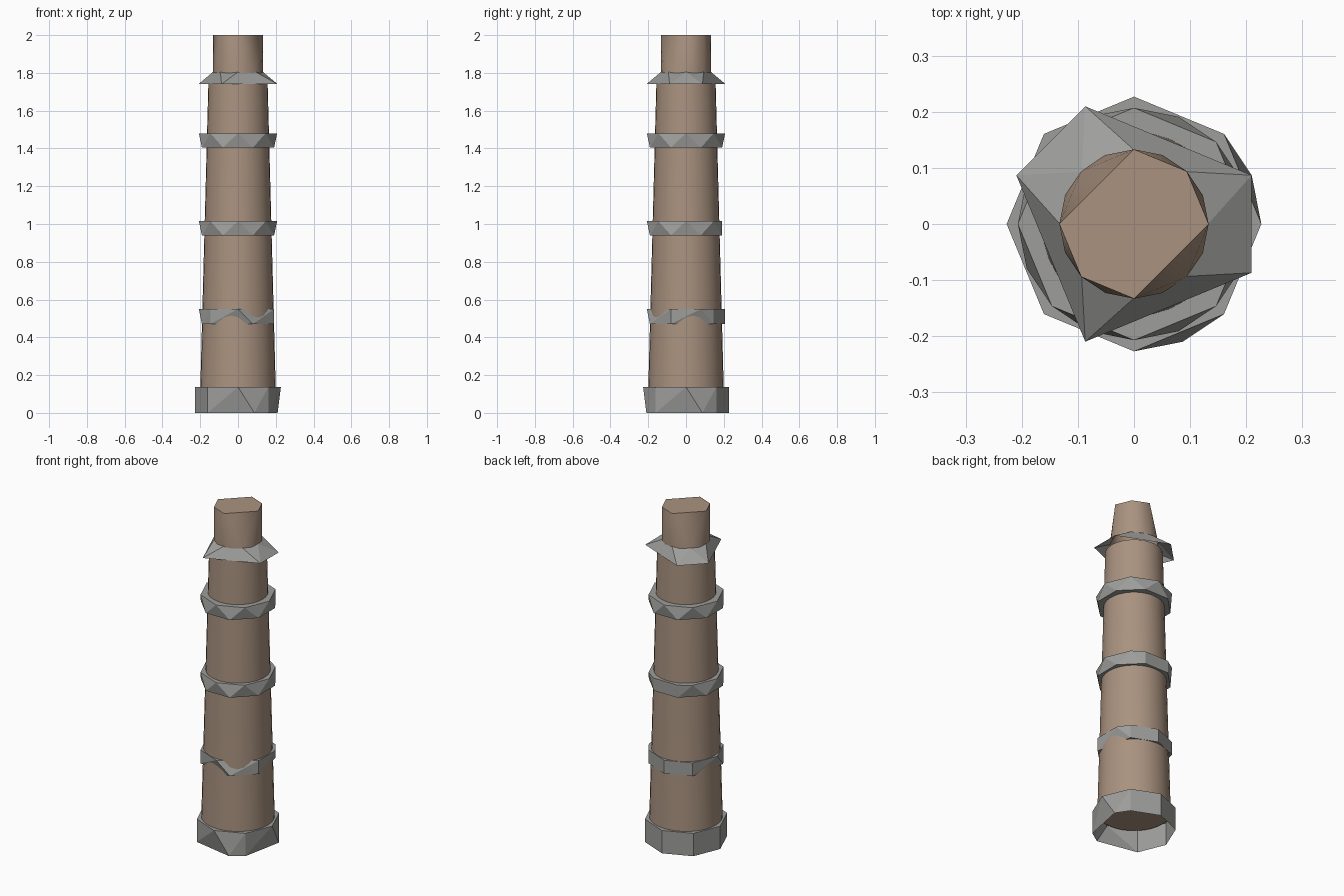
import bpy, bmesh, math

cube = bpy.data.objects.get("Cube")
if cube:
    bpy.data.objects.remove(cube)

SIDES = 16
EVEN = list(range(0, SIDES, 2))
ODD = list(range(1, SIDES, 2))


def material(name, rgb):
    m = bpy.data.materials.new(name)
    m.use_nodes = True
    m.diffuse_color = (*rgb, 1)
    m.node_tree.nodes["Principled BSDF"].inputs["Base Color"].default_value = (*rgb, 1)
    return m


brick = material("tan brick", (0.40, 0.29, 0.215))
stone = material("grey stone", (0.34, 0.34, 0.33))


def finish(name, bm, mat, smooth=False):
    mesh = bpy.data.meshes.new(name)
    bm.to_mesh(mesh)
    bm.free()
    mesh.materials.append(mat)
    ob = bpy.data.objects.new(name, mesh)
    bpy.context.collection.objects.link(ob)
    if smooth:
        bpy.ops.object.select_all(action='DESELECT')
        ob.select_set(True)
        bpy.context.view_layer.objects.active = ob
        bpy.ops.object.shade_smooth_by_angle(angle=math.radians(35))
    return ob


def band(name, mat, low, high, caps="", smooth=False):
    """Uneven collar: each rim is (radius, height, corner numbers on a 16-sided circle)."""
    bm = bmesh.new()
    rims = []
    for r, z, ids in (low, high):
        rims.append([bm.verts.new((r * math.cos(math.tau * k / SIDES),
                                   r * math.sin(math.tau * k / SIDES), z)) for k in ids])
    lo, hi = rims
    n, m = len(lo), len(hi)
    a = low[2] + [low[2][0] + SIDES]
    b = high[2] + [high[2][0] + SIDES]
    i = j = 0
    # zip the two rims together with triangles
    while i < n or j < m:
        if j == m or (i < n and a[i] + a[i + 1] <= b[j] + b[j + 1]):
            bm.faces.new((lo[i % n], lo[(i + 1) % n], hi[j % m]))
            i += 1
        else:
            bm.faces.new((lo[i % n], hi[(j + 1) % m], hi[j % m]))
            j += 1
    if "b" in caps:
        bm.faces.new(lo[::-1])
    if "t" in caps:
        bm.faces.new(hi)
    return finish(name, bm, mat, smooth)


# Tapered shaft
bm = bmesh.new()
bmesh.ops.create_cone(bm, cap_ends=True, segments=32, radius1=0.2, radius2=0.157, depth=1.62)
bmesh.ops.translate(bm, verts=bm.verts, vec=(0, 0, 0.93))
finish("shaft", bm, brick, True)

# Plinth, hollow underneath
band("plinth", stone, (0.227, 0, [1, 2, 4, 6, 8, 10, 13, 14]), (0.227, 0.137, EVEN), "t")

# Collars around the shaft
R = 0.207
band("lower_collar", stone, (R, 0.47, [2, 4, 6, 9, 10, 13, 15]),
     (R, 0.55, [1, 2, 4, 6, 8, 10, 12, 15]), "bt")
band("middle_collar", stone, (R, 0.94, ODD), (R, 1.015, [0, 2, 3, 5, 6, 8, 10, 12, 14]), "bt")
band("upper_collar", stone, (R, 1.405, ODD), (R, 1.48, EVEN), "bt")

# Sloping skirt and the flue above it
band("skirt", stone, (0.227, 1.74, [1, 5, 7, 11, 15]), (0.132, 1.805, EVEN))
band("flue", brick, (0.133, 1.80, list(range(SIDES))),
     (0.133, 2.0, [0, 2, 4, 8, 10, 12]), "t", True)
